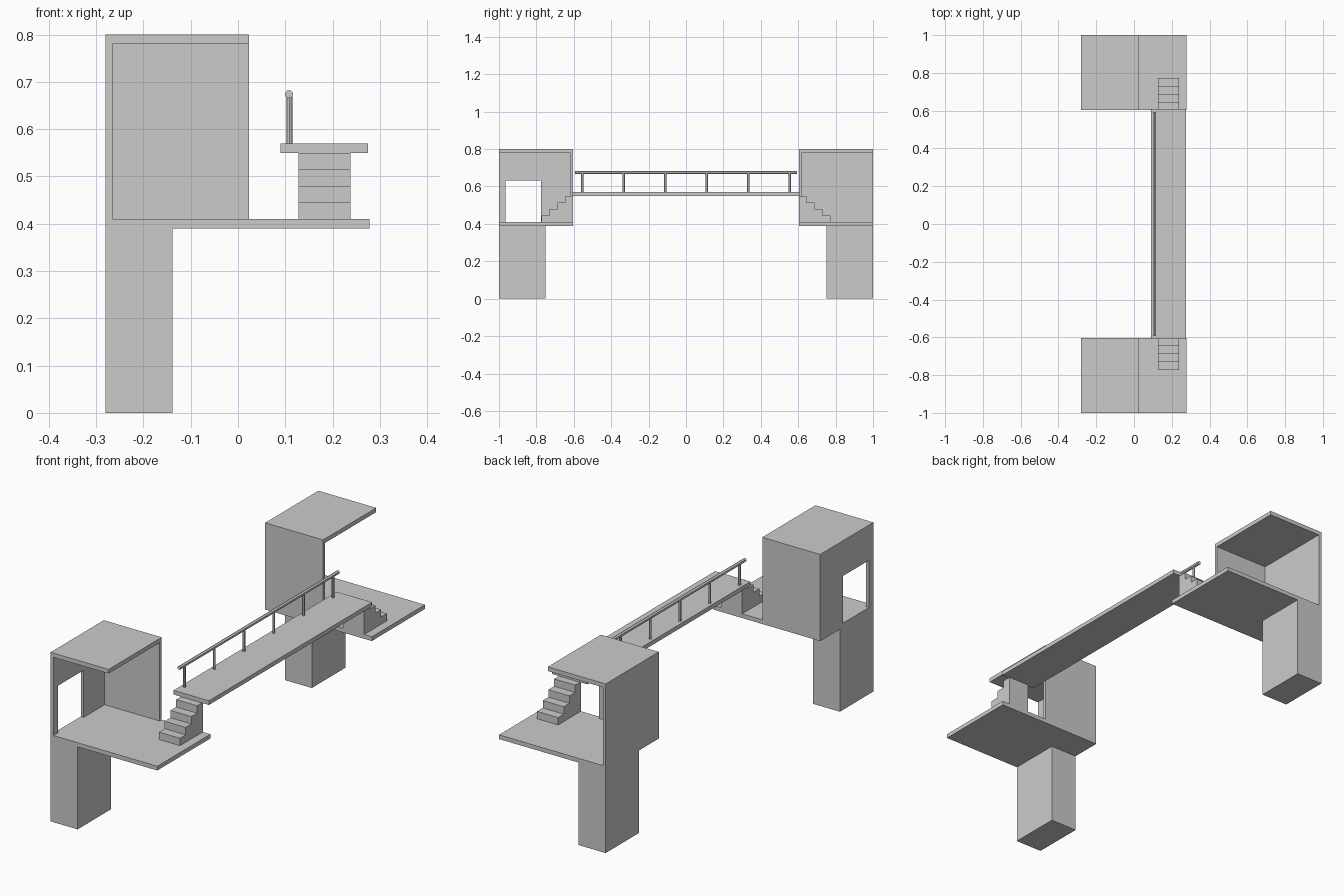
import bpy, bmesh
from mathutils import Vector

if "Cube" in bpy.data.objects:
    bpy.data.objects.remove(bpy.data.objects["Cube"])


def prism(name, profile, x0, x1):
    """Extrude a (y, z) profile along x."""
    bm = bmesh.new()
    face = bm.faces.new([bm.verts.new((x0, y, z)) for y, z in profile])
    ext = bmesh.ops.extrude_face_region(bm, geom=[face])
    verts = [v for v in ext["geom"] if isinstance(v, bmesh.types.BMVert)]
    bmesh.ops.translate(bm, verts=verts, vec=(x1 - x0, 0, 0))
    bmesh.ops.recalc_face_normals(bm, faces=bm.faces)
    mesh = bpy.data.meshes.new(name)
    bm.to_mesh(mesh)
    bm.free()
    obj = bpy.data.objects.new(name, mesh)
    bpy.context.collection.objects.link(obj)
    return obj


def box(name, x0, x1, y0, y1, z0, z1):
    return prism(name, [(y0, z0), (y1, z0), (y1, z1), (y0, z1)], x0, x1)


def rod(name, a, b, radius, sides):
    a, b = Vector(a), Vector(b)
    bpy.ops.mesh.primitive_cylinder_add(vertices=sides, radius=radius,
                                        depth=(b - a).length, location=(a + b) / 2)
    obj = bpy.context.object
    obj.name = name
    obj.rotation_euler = (b - a).to_track_quat('Z', 'Y').to_euler()
    bpy.ops.object.shade_smooth_by_angle()


# Two mirrored towers: leg, floor slab, roof, two walls and a stair
for side, s in (("front", -1), ("rear", 1)):
    box(side + "_leg", -0.28, -0.139, s * 0.75, s, 0, 0.39)
    box(side + "_floor", -0.28, 0.278, s * 0.603, s, 0.39, 0.41)
    box(side + "_roof", -0.28, 0.023, s * 0.603, s, 0.78, 0.80)
    box(side + "_inner_wall", -0.265, 0.023, s * 0.603, s * 0.618, 0.41, 0.78)

    # Outer wall, with a doorway in the front tower only
    wall = [(s * 0.603, 0.41), (s * 0.603, 0.78), (s, 0.78), (s, 0.41)]
    if s < 0:
        wall += [(-0.966, 0.41), (-0.966, 0.633), (-0.775, 0.633), (-0.775, 0.41)]
    prism(side + "_outer_wall", wall, -0.28, -0.265)

    # Stepped profile climbing to the bridge
    steps, run, rise = [(s * 0.603, 0.41)], 0.0425, 0.035
    for i in range(4):
        y = s * (0.773 - i * run)
        steps += [(y, 0.41 + i * rise), (y, 0.41 + (i + 1) * rise)]
    steps.append((s * 0.603, 0.55))
    prism(side + "_stair", steps, 0.128, 0.238)

# Bridge deck with a railing on one side
box("bridge_deck", 0.09, 0.275, -0.61, 0.61, 0.55, 0.57)
rod("handrail", (0.108, -0.594, 0.674), (0.108, 0.594, 0.674), 0.0085, 12)
for i in range(6):
    y = -0.555 + i * 0.222
    rod("rail_post_%d" % (i + 1), (0.109, y, 0.565), (0.109, y, 0.672), 0.006, 12)
